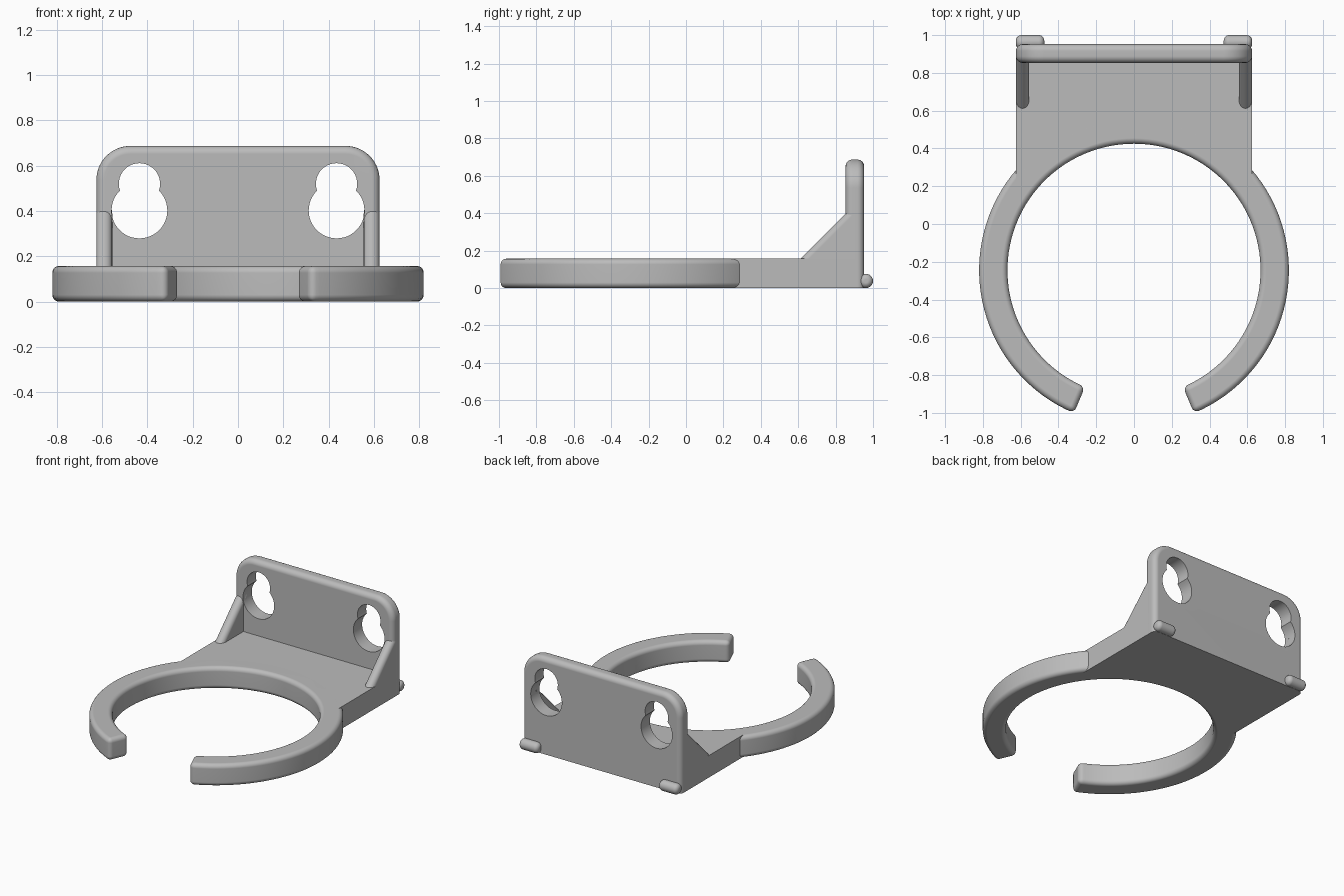
import bpy, bmesh, math
from mathutils import Vector

if "Cube" in bpy.data.objects:
    bpy.data.objects.remove(bpy.data.objects["Cube"])

grey = bpy.data.materials.new("Grey plastic")
grey.use_nodes = True
grey.diffuse_color = (0.5, 0.5, 0.5, 1)
grey.node_tree.nodes["Principled BSDF"].inputs["Base Color"].default_value = (0.5, 0.5, 0.5, 1)

# Main dimensions
CY, R_IN, R_OUT = -0.245, 0.67, 0.82      # ring centre and radii
THICK, HALF_W = 0.157, 0.625              # base thickness, half width
FRONT, BACK, TOP = 0.853, 0.952, 0.687    # wall extents
ROUND = 0.035


def arc(cx, cy, r, a0, a1, n):
    """Points on an arc, angles in degrees."""
    angles = [math.radians(a0 + (a1 - a0) * i / n) for i in range(n + 1)]
    return [(cx + r * math.cos(a), cy + r * math.sin(a)) for a in angles]


def prism(name, outline, axis, lo, hi, rounding=0, keep=lambda e: True):
    """Extrude a 2D outline along an axis and round its sharp edges."""
    place = {"x": lambda u, v, w: (w, u, v),
             "y": lambda u, v, w: (u, w, v),
             "z": lambda u, v, w: (u, v, w)}[axis]
    bm = bmesh.new()
    base = bm.faces.new([bm.verts.new(place(u, v, lo)) for u, v in outline])
    moved = bmesh.ops.extrude_face_region(bm, geom=[base])["geom"]
    verts = [g for g in moved if isinstance(g, bmesh.types.BMVert)]
    bmesh.ops.translate(bm, verts=verts, vec=Vector(place(0, 0, hi - lo)))
    # keep the starting cap so that the solid stays closed
    if not base.is_valid or any(e.is_boundary for e in bm.edges):
        bmesh.ops.holes_fill(bm, edges=[e for e in bm.edges if e.is_boundary], sides=0)
    bmesh.ops.recalc_face_normals(bm, faces=bm.faces)
    if rounding:
        sharp = [e for e in bm.edges if e.calc_face_angle(0) > 0.6 and keep(e)]
        bmesh.ops.bevel(bm, geom=sharp, offset=rounding, segments=5,
                        profile=0.5, affect="EDGES", clamp_overlap=True)
    mesh = bpy.data.meshes.new(name)
    bm.to_mesh(mesh)
    bm.free()
    mesh.materials.append(grey)
    obj = bpy.data.objects.new(name, mesh)
    bpy.context.collection.objects.link(obj)
    return obj


def finish(obj):
    """Smooth shading with flat faces kept flat."""
    bpy.ops.object.select_all(action="DESELECT")
    obj.select_set(True)
    bpy.context.view_layer.objects.active = obj
    bpy.ops.object.shade_smooth_by_angle(angle=math.radians(35))
    obj.modifiers.new("Flat faces", "WEIGHTED_NORMAL").keep_sharp = True


# Open holder ring
gap = 22.8
start, end = -90 + gap, 270 - gap
ring = prism("holder_ring",
             arc(0, CY, R_OUT, start, end, 96) + arc(0, CY, R_IN, end, start, 96),
             "z", 0, THICK, 0.03)
finish(ring)

# Base plate, meeting the ring where its edge rounding starts
r_meet = R_OUT - 0.03
side = math.degrees(math.acos(HALF_W / r_meet))
plate = prism("base_plate",
              arc(0, CY, r_meet, side, 180 - side, 40)
              + [(-HALF_W, 0.91), (HALF_W, 0.91)],
              "z", 0, THICK)
finish(plate)

# Back wall with rounded upper corners and square foot
corner = 0.15
wall = prism("back_wall",
             [(-HALF_W, 0), (HALF_W, 0)]
             + arc(HALF_W - corner, TOP - corner, corner, 0, 90, 14)
             + arc(corner - HALF_W, TOP - corner, corner, 90, 180, 14),
             "y", FRONT, BACK, ROUND,
             lambda e: max(v.co.z for v in e.verts) > 0.01)

# Keyhole slots: a large circle overlapped by a smaller one above
big, small, z_big, z_small = 0.123, 0.091, 0.402, 0.52
d = z_small - z_big
h = (d * d + big * big - small * small) / (2 * d)
a_big = math.degrees(math.asin(h / big))
a_small = math.degrees(math.asin((h - d) / small))
for s in (-1, 1):
    x = s * 0.435
    outline = (arc(x, z_small, small, a_small, 180 - a_small, 24)
               + arc(x, z_big, big, 180 - a_big, 360 + a_big, 36)[1:-1])
    cutter = prism("keyhole_cutter", outline, "y", FRONT - 0.1, BACK + 0.1)
    cutter.hide_render = True
    cut = wall.modifiers.new("Keyhole", "BOOLEAN")
    cut.operation, cut.solver, cut.object = "DIFFERENCE", "EXACT", cutter
    bpy.context.view_layer.objects.active = wall
    bpy.ops.object.modifier_apply(modifier=cut.name)
    bpy.data.objects.remove(cutter)
finish(wall)

# Side gussets and back pegs
for s, label in ((1, "left"), (-1, "right")):
    lo, hi = sorted((s * 0.555, s * HALF_W))
    gusset = prism(label + "_gusset",
                   [(0.555, 0.1), (0.89, 0.1), (0.89, 0.435)],
                   "x", lo, hi, 0.033,
                   lambda e: abs(e.verts[0].co.y - e.verts[1].co.y) > 0.1
                   and abs(e.verts[0].co.z - e.verts[1].co.z) > 0.1)
    finish(gusset)
    lo, hi = sorted((s * 0.475, s * HALF_W))
    peg = prism(label + "_peg", arc(0.962, 0.038, 0.038, 0, 345, 23),
                "x", lo, hi, 0.028)
    finish(peg)
